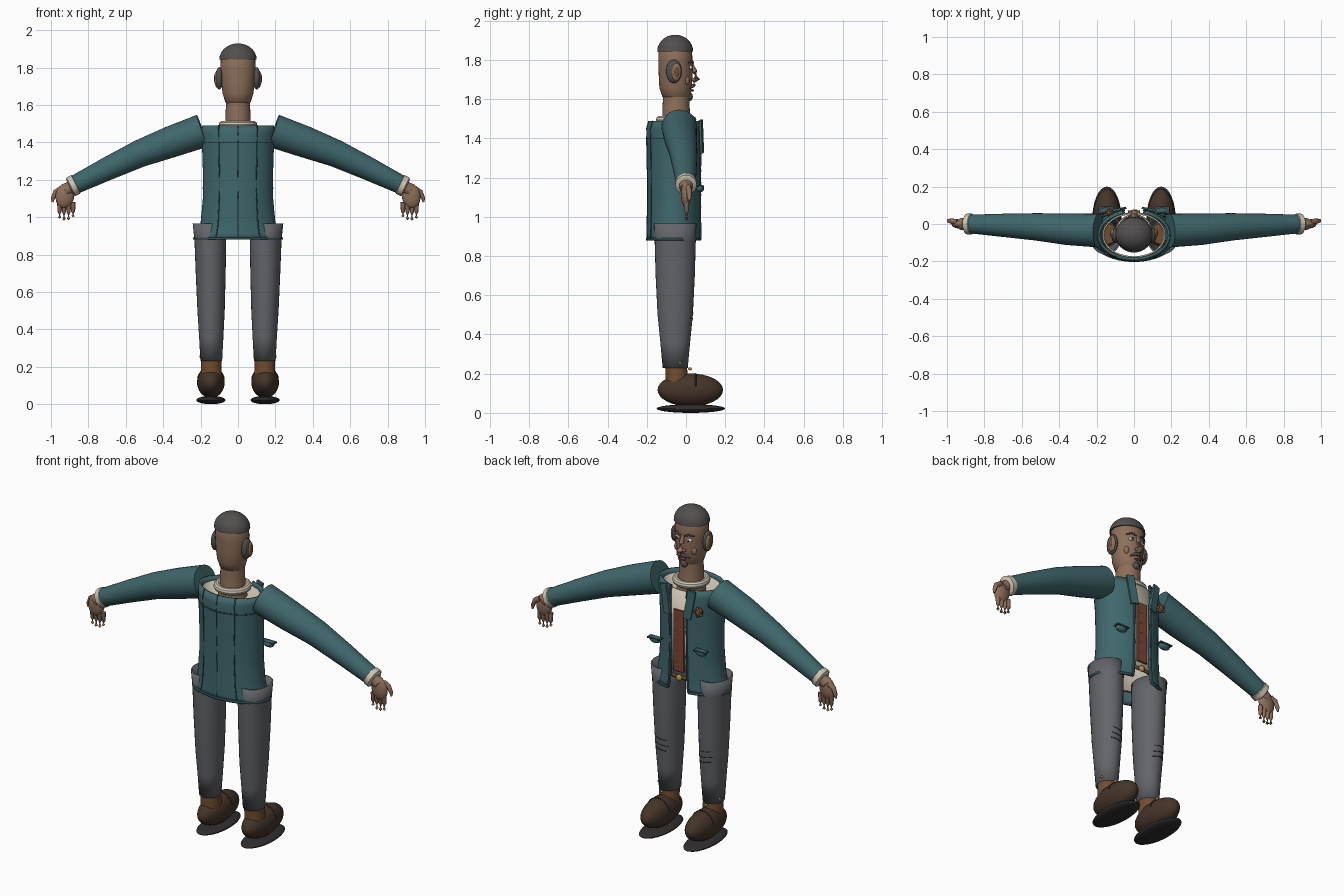
import bpy, bmesh, math
from mathutils import Vector

if "Cube" in bpy.data.objects:
    bpy.data.objects.remove(bpy.data.objects["Cube"])

def mat(name, r, g, b):
    m = bpy.data.materials.new(name)
    m.diffuse_color = (r, g, b, 1)
    m.use_nodes = True
    m.node_tree.nodes["Principled BSDF"].inputs["Base Color"].default_value = m.diffuse_color
    return m

TEAL = mat("teal", .05, .135, .15)
DTEAL = mat("dark_teal", .03, .08, .09)
GREY = mat("trouser_grey", .125, .13, .145)
DARK = mat("dark", .03, .027, .027)
SKIN = mat("skin", .27, .16, .1)
HAIR = mat("hair", .085, .08, .078)
CREAM = mat("cream", .62, .56, .45)
BROWN = mat("boot_brown", .17, .075, .03)
SHOE = mat("shoe_brown", .06, .035, .022)
RUST = mat("rust", .2, .06, .04)
GOLD = mat("gold", .45, .28, .08)
WHITE = mat("eye_white", .75, .72, .66)

def finish(name, bm, m, angle=40):
    bmesh.ops.recalc_face_normals(bm, faces=bm.faces)
    me = bpy.data.meshes.new(name)
    bm.to_mesh(me)
    bm.free()
    ob = bpy.data.objects.new(name, me)
    bpy.context.collection.objects.link(ob)
    me.materials.append(m)
    for o in bpy.context.selected_objects:
        o.select_set(False)
    ob.select_set(True)
    bpy.context.view_layer.objects.active = ob
    bpy.ops.object.shade_smooth_by_angle(angle=math.radians(angle))
    return ob

def loft(name, rings, m, seg=32, a0=0, a1=360, caps=True, thick=0):
    """rings: (centre, u axis, v axis); skins ellipses, or arcs when a1-a0 < 360"""
    bm = bmesh.new()
    closed = a1 - a0 >= 360
    n = seg if closed else seg + 1
    rows = []
    for c, u, v in rings:
        ts = [math.radians(a0 + (a1 - a0) * i / seg) for i in range(n)]
        rows.append([bm.verts.new(c + u * math.cos(t) + v * math.sin(t)) for t in ts])
    for a, b in zip(rows, rows[1:]):
        for i in range(seg):
            j = (i + 1) % n
            bm.faces.new((a[i], a[j], b[j], b[i]))
    if caps and closed:
        bm.faces.new(rows[0])
        bm.faces.new(rows[-1])
    ob = finish(name, bm, m)
    if thick:
        mod = ob.modifiers.new("thickness", 'SOLIDIFY')
        mod.thickness = thick
        mod.offset = -1
    return ob

def stack(name, prof, m, **kw):
    """prof: (z, cx, cy, rx, ry) horizontal ellipses"""
    return loft(name, [(Vector((cx, cy, z)), Vector((rx, 0, 0)), Vector((0, ry, 0)))
                       for z, cx, cy, rx, ry in prof], m, **kw)

def tube(name, pts, radii, m, seg=12, **kw):
    p = [Vector(q) for q in pts]
    if not isinstance(radii, (list, tuple)):
        radii = [radii] * len(p)
    rings = []
    for i, q in enumerate(p):
        d = p[min(i + 1, len(p) - 1)] - p[max(i - 1, 0)]
        r = d.to_track_quat('Z', 'Y')
        rings.append((q, r @ Vector((radii[i], 0, 0)), r @ Vector((0, radii[i], 0))))
    return loft(name, rings, m, seg=seg, **kw)

def ball(name, loc, size, m, rot=(0, 0, 0), seg=20):
    bm = bmesh.new()
    bmesh.ops.create_uvsphere(bm, u_segments=seg, v_segments=seg // 2, radius=1)
    bmesh.ops.scale(bm, vec=size, verts=bm.verts)
    ob = finish(name, bm, m)
    ob.location, ob.rotation_euler = loc, rot
    return ob

def box(name, loc, size, m, rot=(0, 0, 0)):
    bm = bmesh.new()
    bmesh.ops.create_cube(bm, size=1)
    bmesh.ops.scale(bm, vec=size, verts=bm.verts)
    ob = finish(name, bm, m)
    ob.location, ob.rotation_euler = loc, rot
    return ob

# Head, neck and hair (face looks towards +y)
stack("head", [(1.595, 0, -.045, .05, .05), (1.615, 0, -.05, .068, .072), (1.66, 0, -.053, .082, .083),
               (1.72, 0, -.053, .09, .086), (1.79, 0, -.054, .094, .087), (1.85, 0, -.055, .092, .086),
               (1.89, 0, -.055, .07, .065)], SKIN)
stack("neck", [(1.44, 0, -.05, .08, .08), (1.5, 0, -.05, .068, .07), (1.62, 0, -.05, .064, .068)], SKIN)
stack("hair_cap", [(1.843, 0, -.055, .1, .092)] +
      [(1.843 + .086 * math.sin(t), 0, -.055, .1 * math.cos(t), .092 * math.cos(t))
       for t in [math.radians(a) for a in (12, 25, 38, 52, 65, 77, 86)]], HAIR)
# Face centre line
tube("nose", [(0, .025, 1.785), (0, .045, 1.74), (0, .056, 1.705), (0, .035, 1.69)],
     [.009, .013, .017, .01], SKIN)
ball("lower_lip", (0, .032, 1.645), (.022, .009, .006), RUST)
ball("goatee", (0, .018, 1.613), (.022, .017, .022), HAIR)
for s in (-1, 1):
    # Ears, eyes, brows, cheeks and moustache
    ball("sideburn", (s * .1, -.062, 1.742), (.02, .04, .06), HAIR)
    ball("ear", (s * .112, -.05, 1.738), (.014, .025, .046), SKIN)
    ball("ear_hollow", (s * .123, -.048, 1.74), (.005, .013, .027), BROWN)
    ball("eye", (s * .038, .024, 1.762), (.017, .01, .01), WHITE)
    ball("pupil", (s * .038, .033, 1.762), (.006, .004, .007), DARK)
    tube("brow", [(s * .014, .037, 1.785), (s * .04, .031, 1.796), (s * .066, .012, 1.785)], [.004, .006, .003], HAIR)
    ball("nostril_wing", (s * .015, .038, 1.7), (.009, .011, .009), SKIN)
    ball("cheek", (s * .054, .005, 1.695), (.018, .013, .024), SKIN)
    tube("moustache", [(0, .04, 1.672), (s * .022, .037, 1.669), (s * .046, .021, 1.656)], [.009, .009, .003], HAIR)

# Shirt, collar and waistcoat
stack("shirt", [(.95, 0, -.06, .17, .12), (1.2, 0, -.06, .165, .123), (1.47, 0, -.06, .17, .12)],
      CREAM, caps=False, thick=.008)
bpy.ops.mesh.primitive_torus_add(major_radius=.083, minor_radius=.02, major_segments=32, minor_segments=10,
                                 location=(0, -.05, 1.495))
bpy.context.object.name = "shirt_collar"
bpy.context.object.data.materials.append(CREAM)
bpy.ops.object.shade_smooth_by_angle()
box("waistcoat_front", (0, .065, 1.175), (.065, .012, .36), RUST)
for i in range(5):
    ball("waistcoat_button", (.012, .074, 1.05 + i * .062), (.006, .005, .006), GOLD, seg=10)
ball("belt_buckle", (0, .066, .955), (.018, .012, .018), GOLD)
stack("belt", [(.945, 0, -.06, .172, .122), (.965, 0, -.06, .172, .122)], BROWN, caps=False, thick=.006)

# Open jacket shell
JACKET = [(.885, .232, .14), (.91, .215, .139), (.97, .2, .138), (1.1, .188, .137),
          (1.25, .188, .138), (1.4, .193, .141), (1.45, .196, .141), (1.49, .193, .13)]
stack("jacket", [(z, 0, -.06, rx, ry) for z, rx, ry in JACKET], TEAL, seg=48, a0=106, a1=434, caps=False, thick=.012)
stack("jacket_hem", [(.88, 0, -.06, .24, .143), (.892, 0, -.06, .24, .143)], DTEAL, seg=48,
      a0=106, a1=434, caps=False, thick=.012)
stack("yoke_seam", [(1.396, 0, -.06, .195, .143), (1.402, 0, -.06, .195, .143)], DTEAL, seg=32,
      a0=200, a1=340, caps=False, thick=.004)

def seam(name, deg, r, m):
    t = math.radians(deg)
    tube(name, [(rx * math.cos(t), -.06 + ry * math.sin(t), z) for z, rx, ry in JACKET], r, m, seg=8)

seam("back_seam", 270, .0025, DTEAL)
for s in (-1, 1):
    seam("side_back_seam", 270 + s * 32, .003, DTEAL)
    seam("front_edge", 90 + s * 17, .006, TEAL)
    # Lapels, pocket flaps
    box("lapel", (s * .078, .079, 1.41), (.045, .012, .17), TEAL, (0, s * .18, -s * .2))
    ball("pocket_flap", (s * .15, .072, 1.145), (.036, .02, .02), TEAL)
    box("pocket_welt", (s * .15, .075, 1.155), (.08, .036, .008), DTEAL)

    # Sleeve, cuff
    tube("sleeve", [(s * .19, -.035, 1.462), (s * .36, -.028, 1.402), (s * .525, -.015, 1.34),
                    (s * .7, -.007, 1.258), (s * .875, 0, 1.172)], [.09, .084, .073, .062, .05], TEAL, seg=32)
    tube("cuff", [(s * .862, 0, 1.178), (s * .868, 0, 1.175), (s * .893, 0, 1.163), (s * .899, 0, 1.16)],
         [.046, .055, .055, .044], CREAM, seg=28)
    # Hand
    tube("wrist", [(s * .88, 0, 1.17), (s * .925, 0, 1.14)], [.036, .032], SKIN, seg=16)
    ball("palm", (s * .925, 0, 1.115), (.05, .026, .068), SKIN, (0, -s * .2, 0))
    for i in range(4):
        x, low = .882 + i * .024, (1.0, .985, .983, .992)[i]
        tube("finger", [(s * x, .002, 1.08), (s * x, .004, 1.03), (s * x, .003, low + .006), (s * x, .003, low)],
             [.013, .0115, .009, .004], SKIN, seg=10)
    tube("thumb", [(s * .945, .01, 1.15), (s * .975, .015, 1.135), (s * .99, .017, 1.1), (s * .992, .017, 1.08)],
         [.017, .014, .011, .005], SKIN, seg=10)

    # Trouser leg with knee creases
    LEG = [(.965, s * .152, -.055, .09, .108), (.88, s * .148, -.055, .085, .105),
           (.7, s * .146, -.055, .08, .1), (.5, s * .144, -.055, .073, .09),
           (.36, s * .143, -.055, .065, .076), (.23, s * .143, -.055, .058, .064)]
    stack("trouser_leg", LEG, GREY, caps=False, thick=.008)
    for k, z in enumerate((.48, .51, .545)):
        rx, ry = .0725 + (z - .5) * .035, .09 + (z - .5) * .05
        tube("knee_crease", [(s * .144 + rx * math.cos(t), -.055 + ry * math.sin(t), z + .012 * math.cos(t) * s)
                             for t in [math.radians(a) for a in range(60 + k * 5, 126, 12)]], .0025, DARK, seg=6)

    # Boot: shaft, shoe, sole, studs
    stack("boot_shaft", [(.12, s * .143, -.045, .056, .058), (.27, s * .143, -.052, .055, .055)], BROWN)
    ball("shoe", (s * .145, .022, .117), (.074, .167, .084), SHOE, seg=32)
    ball("sole", (s * .145, .025, .022), (.078, .175, .022), DARK, seg=32)
    tube("shoe_seam", [(s * .145 + .0745 * math.sin(t), .05, .117 + .083 * math.cos(t))
                       for t in [math.radians(a) for a in range(-75, 76, 15)]], .003, DARK, seg=6)
    ball("boot_stud", (s * .2, -.03, .255), (.007, .007, .007), GOLD, seg=10)
    ball("boot_eyelet", (s * .145, .02, .225), (.008, .01, .008), GOLD, seg=10)

# Flower on the chest
ball("chest_flower", (-.13, .062, 1.375), (.022, .018, .024), BROWN)
for i in range(5):
    a = i * math.tau / 5
    ball("flower_petal", (-.13 + .02 * math.cos(a), .07, 1.375 + .02 * math.sin(a)), (.01, .007, .01), BROWN, seg=10)
